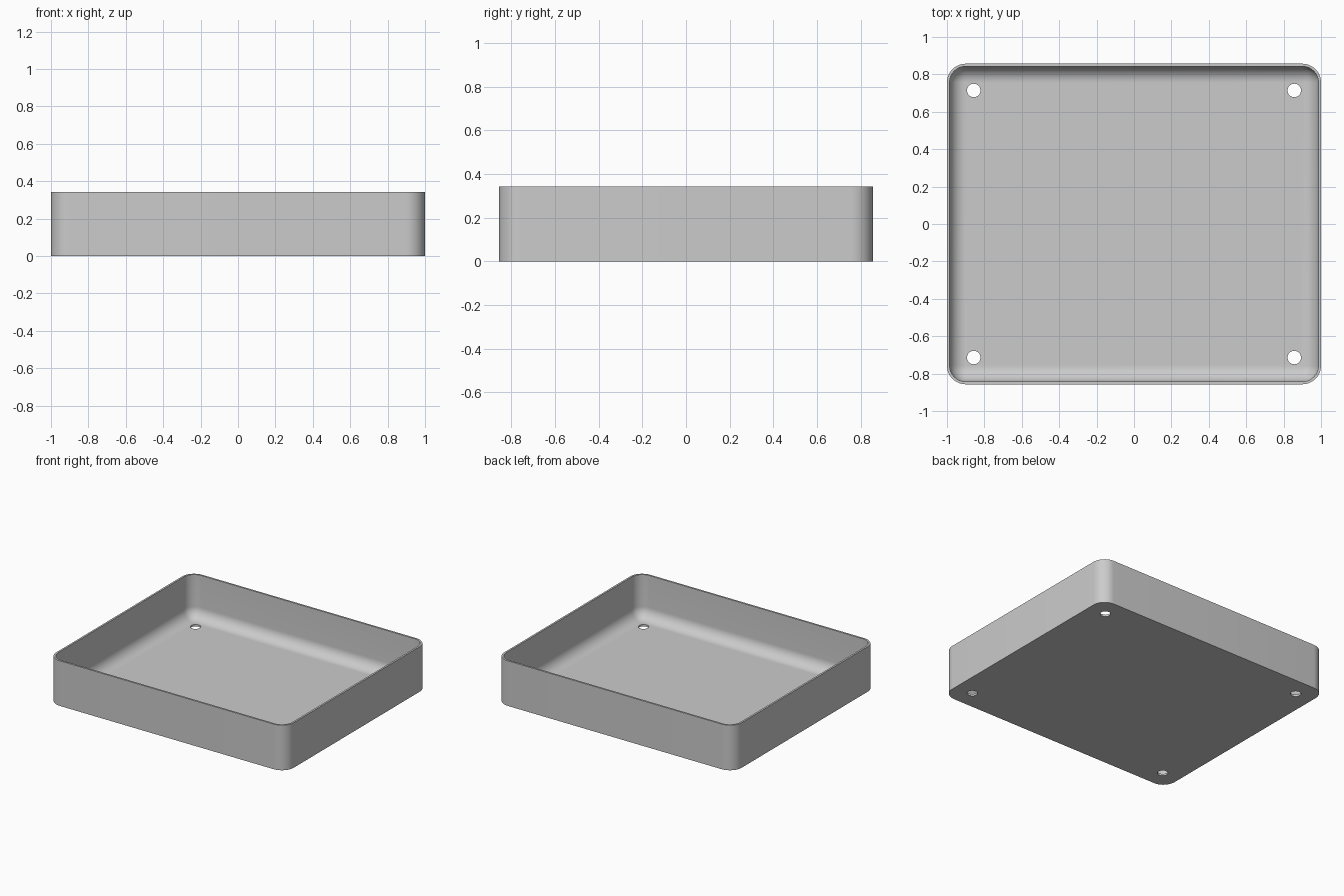
import bpy, bmesh, math
from mathutils import Matrix

if "Cube" in bpy.data.objects:
    bpy.data.objects.remove(bpy.data.objects["Cube"], do_unlink=True)

HALF_X, HALF_Y, HEIGHT = 1.0, 0.857, 0.343
CORNER, WALL, FLOOR = 0.1, 0.0143, 0.0143
FILLET = CORNER - WALL
STEPS = 12

grey = bpy.data.materials.new("light_grey")
grey.use_nodes = True
colour = (0.6, 0.6, 0.6, 1)
grey.diffuse_color = colour
grey.node_tree.nodes["Principled BSDF"].inputs["Base Color"].default_value = colour


def add_object(name, bm):
    mesh = bpy.data.meshes.new(name)
    bm.to_mesh(mesh)
    bm.free()
    obj = bpy.data.objects.new(name, mesh)
    bpy.context.collection.objects.link(obj)
    mesh.materials.append(grey)
    return obj


def rounded_loop(bm, inset, z):
    """Rounded rectangle, inset from the outer wall at height z."""
    radius = CORNER - inset
    verts = []
    for corner, (sx, sy) in enumerate([(1, 1), (-1, 1), (-1, -1), (1, -1)]):
        for i in range(STEPS + 1):
            a = math.pi / 2 * (corner + i / STEPS)
            verts.append(bm.verts.new((sx * (HALF_X - CORNER) + radius * math.cos(a),
                                       sy * (HALF_Y - CORNER) + radius * math.sin(a), z)))
    return verts


# Tray shell: outer wall, rim, inner wall and rounded inner floor edge
profile = [(0, 0), (0, HEIGHT), (WALL, HEIGHT)]
for i in range(STEPS + 1):
    a = math.pi / 2 * i / STEPS
    profile.append((WALL + FILLET * (1 - math.cos(a)),
                    FLOOR + FILLET * (1 - math.sin(a))))
bm = bmesh.new()
loops = [rounded_loop(bm, inset, z) for inset, z in profile]
for low, high in zip(loops, loops[1:]):
    for i in range(len(low)):
        j = (i + 1) % len(low)
        bm.faces.new((low[i], low[j], high[j], high[i]))
bm.faces.new(loops[0][::-1])
bm.faces.new(loops[-1])
bmesh.ops.remove_doubles(bm, verts=bm.verts, dist=0.0001)
bmesh.ops.recalc_face_normals(bm, faces=bm.faces)
tray = add_object("tray", bm)

# Four mounting holes through the floor
bm = bmesh.new()
for sx in (-1, 1):
    for sy in (-1, 1):
        bmesh.ops.create_cone(bm, cap_ends=True, segments=32, radius1=0.036, radius2=0.036,
                              depth=0.2, matrix=Matrix.Translation((sx * 0.857, sy * 0.714, 0)))
cutter = add_object("hole_cutter", bm)
cutter.hide_render = True

cut = tray.modifiers.new("holes", "BOOLEAN")
cut.operation, cut.solver, cut.object = "DIFFERENCE", "EXACT", cutter
bpy.ops.object.select_all(action="DESELECT")
tray.select_set(True)
bpy.context.view_layer.objects.active = tray
bpy.ops.object.modifier_apply(modifier=cut.name)
bpy.data.objects.remove(cutter, do_unlink=True)
bpy.ops.object.shade_smooth_by_angle(angle=math.radians(30))
